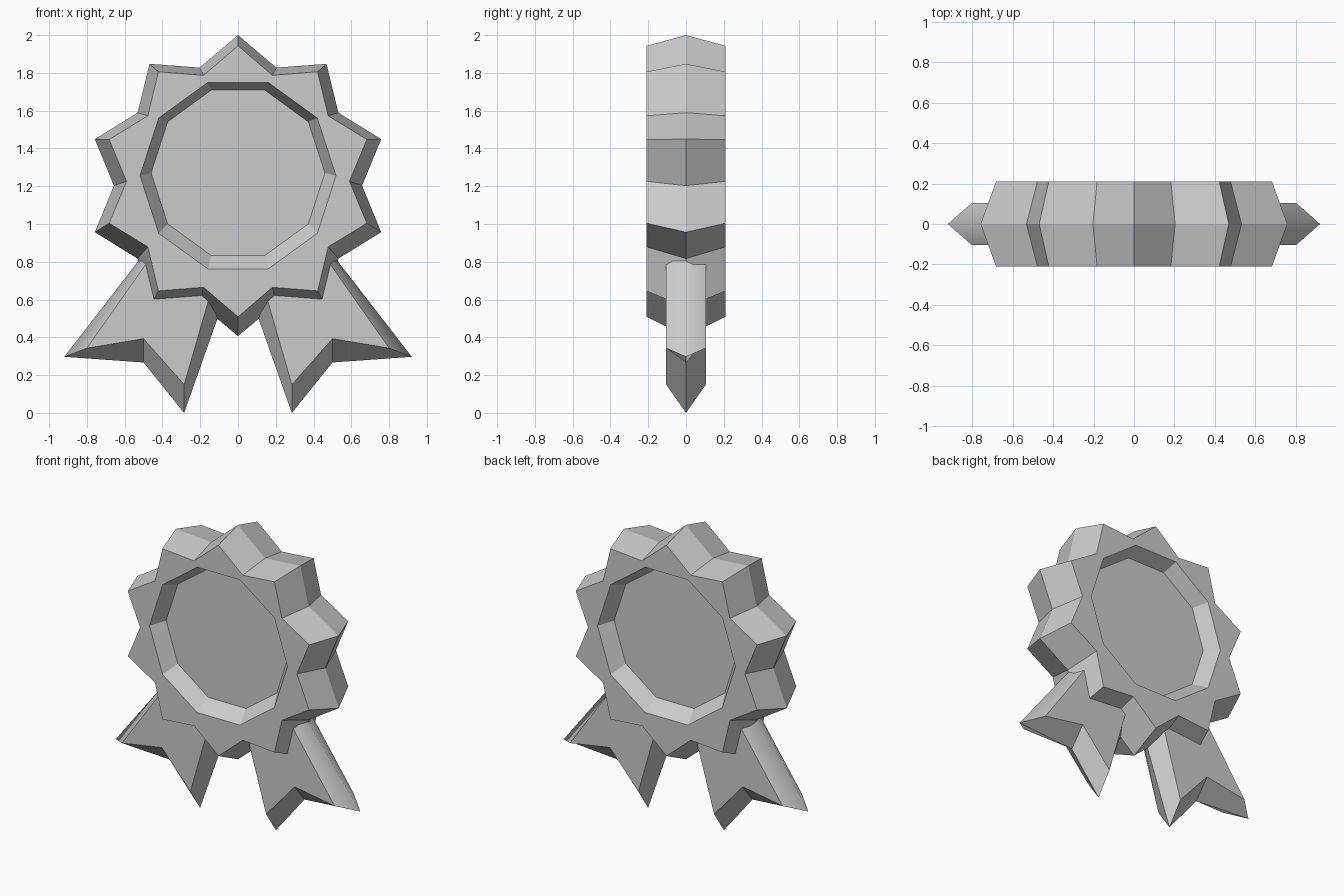
import bpy, bmesh
from math import sin, cos, pi

if "Cube" in bpy.data.objects:
    bpy.data.objects.remove(bpy.data.objects["Cube"])


def loft(name, rings):
    """Join equal-length (x, z) rings, each at its own y, and cap both ends."""
    bm = bmesh.new()
    loops = [[bm.verts.new((x, y, z)) for x, z in pts] for pts, y in rings]
    for a, b in zip(loops, loops[1:]):
        n = len(a)
        for i in range(n):
            j = (i + 1) % n
            bm.faces.new((a[i], a[j], b[j], b[i]))
    bm.faces.new(loops[0])
    bm.faces.new(loops[-1])
    bmesh.ops.recalc_face_normals(bm, faces=bm.faces)
    mesh = bpy.data.meshes.new(name)
    bm.to_mesh(mesh)
    bm.free()
    ob = bpy.data.objects.new(name, mesh)
    bpy.context.collection.objects.link(ob)
    return ob


def star(tip, valley, cz):
    """Ten-pointed ring starting with a tip at the top."""
    pts = []
    for k in range(20):
        a = pi / 2 + k * pi / 10
        r = valley if k % 2 else tip
        pts.append((r * cos(a), cz + r * sin(a)))
    return pts


def decagon(r, cz):
    """Corners line up with the star valleys, edge middles with its tips."""
    return star(r * cos(pi / 10), r, cz)


# rosette: recessed floor, recess rim, star face, star middle, mirrored to the back
front = [
    (decagon(0.46, 1.271), -0.115),
    (decagon(0.519, 1.256), -0.21),
    (star(0.717, 0.59, 1.226), -0.21),
]
middle = [(star(0.797, 0.657, 1.203), 0.0)]
back = [(pts, -y) for pts, y in reversed(front)]
loft("rosette", front + middle + back)

# ribbon tails: swallow-tailed strip with ridged sides, tops buried in the rosette
face = [(0.296, 1.06), (0.80, 0.343), (0.50, 0.393), (0.285, 0.15), (0.095, 0.81)]
ridge = [(0.329, 1.06), (0.92, 0.297), (0.50, 0.267), (0.285, 0.0), (0.02, 0.75)]
tails = loft("ribbon_tails", [(face, -0.105), (ridge, 0.0), (face, 0.105)])
for i in (0, 5):  # the two halves of the long outer side blend smoothly
    tails.data.polygons[i].use_smooth = True
mirror = tails.modifiers.new("mirror", "MIRROR")
mirror.use_axis = (True, False, False)
